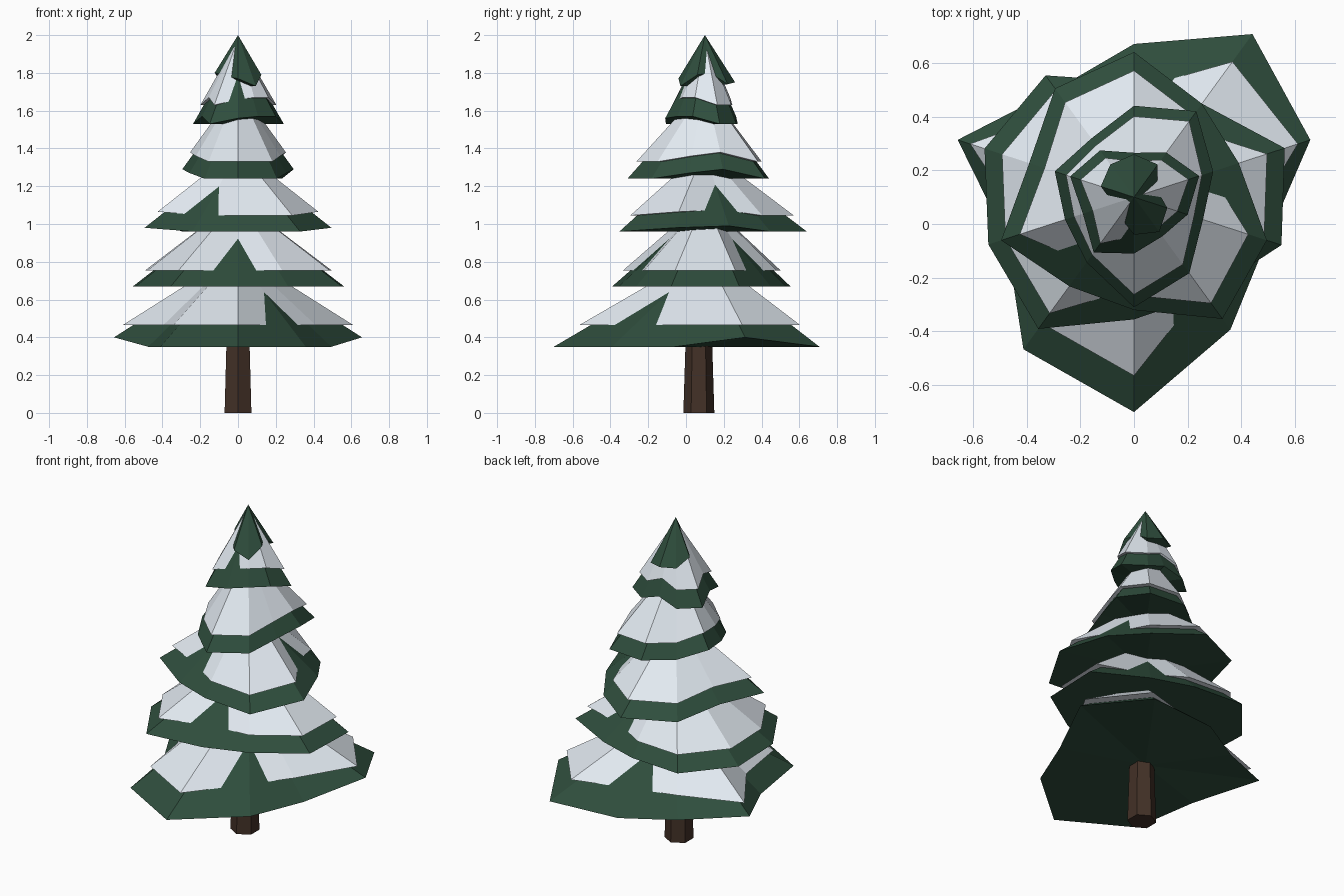
import bpy, bmesh
from math import cos, sin, radians

if "Cube" in bpy.data.objects:
    bpy.data.objects.remove(bpy.data.objects["Cube"])

AXIS_Y = 0.10


def material(name, rgb):
    m = bpy.data.materials.new(name)
    m.diffuse_color = (*rgb, 1)
    m.use_nodes = True
    m.node_tree.nodes["Principled BSDF"].inputs["Base Color"].default_value = m.diffuse_color
    return m


green = material("needles", (0.028, 0.075, 0.046))
white = material("snow", (0.76, 0.82, 0.88))
brown = material("bark", (0.055, 0.03, 0.02))


def cone(name, radii, heights, apex, mat):
    """Closed ten-sided cone with its own radius and height per corner."""
    bm = bmesh.new()
    ring = []
    for i, (r, z) in enumerate(zip(radii, heights)):
        a = radians(-90 + 36 * i)
        ring.append(bm.verts.new((r * cos(a), AXIS_Y + r * sin(a), z)))
    top = bm.verts.new((0, AXIS_Y, apex))
    low = bm.verts.new((0, AXIS_Y, min(heights)))
    n = len(ring)
    for i in range(n):
        a, b = ring[i], ring[(i + 1) % n]
        bm.faces.new((a, b, top))
        bm.faces.new((b, a, low))
    mesh = bpy.data.meshes.new(name)
    bm.to_mesh(mesh)
    bm.free()
    mesh.materials.append(mat)
    obj = bpy.data.objects.new(name, mesh)
    bpy.context.collection.objects.link(obj)


# Branch tiers: rim z, apex z, snow lift, corner radii (from the front, anticlockwise),
# raised corners, corners where the snow has slipped off
tiers = [
    (0.35, 0.82, 0.115, (.80, .61, .52, .69, .75, .57, .495, .69, .50, .70),
     {3: .05, 7: .05}, (1, 5)),
    (0.67, 1.10, 0.085, (.455, .45, .577, .59, .43, .43, .56, .585, .57, .606),
     {}, (0, 4)),
    (0.96, 1.37, 0.085, (.42, .56, .52, .41, .43, .54, .50, .41, .52, .41),
     {2: .02, 3: .03, 7: .03, 8: .02}, (3, 9)),
    (1.24, 1.70, 0.09, (.41, .35, .27, .31, .395, .34, .27, .31, .27, .30),
     {3: .05, 7: .05, 2: .03, 8: .03}, ()),
    (1.53, 1.95, 0.10, (.21, .18, .21, .255, .205, .165, .215, .25, .20, .255),
     {0: .03, 1: .04, 2: .04, 5: .04, 8: .04}, (0,)),
]
for n, (z, apex, lift, radii, raised, bare) in enumerate(tiers, 1):
    rim = [z + raised.get(i, 0) for i in range(10)]
    cone(f"branch_tier_{n}", radii, rim, apex, green)
    # Snow follows the branches a little outside, dipping under at bare corners
    snow_z, snow_r = [], []
    for i in range(10):
        sz = rim[i] + (lift + (0.02 if raised.get(i) and n == 1 else 0)) * 1.0
        if n == 1:
            sz = z + lift
        k = 0.93 if i in bare else 1.10
        snow_z.append(sz)
        snow_r.append(radii[i] * (apex - sz) / (apex - rim[i]) * k)
    cone(f"snow_{n}", snow_r, snow_z, apex + 0.03, white)

# Small bare tip on top
cone("tree_tip", (.14, .16, .13, .09, .15, .16, .15, .13, .08, .09),
     (1.77, 1.73, 1.79, 1.80, 1.74, 1.75, 1.75, 1.80, 1.79, 1.78), 2.0, green)

# Six-sided tapered trunk
bpy.ops.mesh.primitive_cone_add(vertices=6, radius1=0.082, radius2=0.068, depth=0.45,
                                location=(0, 0.068, 0.225))
trunk = bpy.context.object
trunk.name = "trunk"
trunk.data.materials.append(brown)
